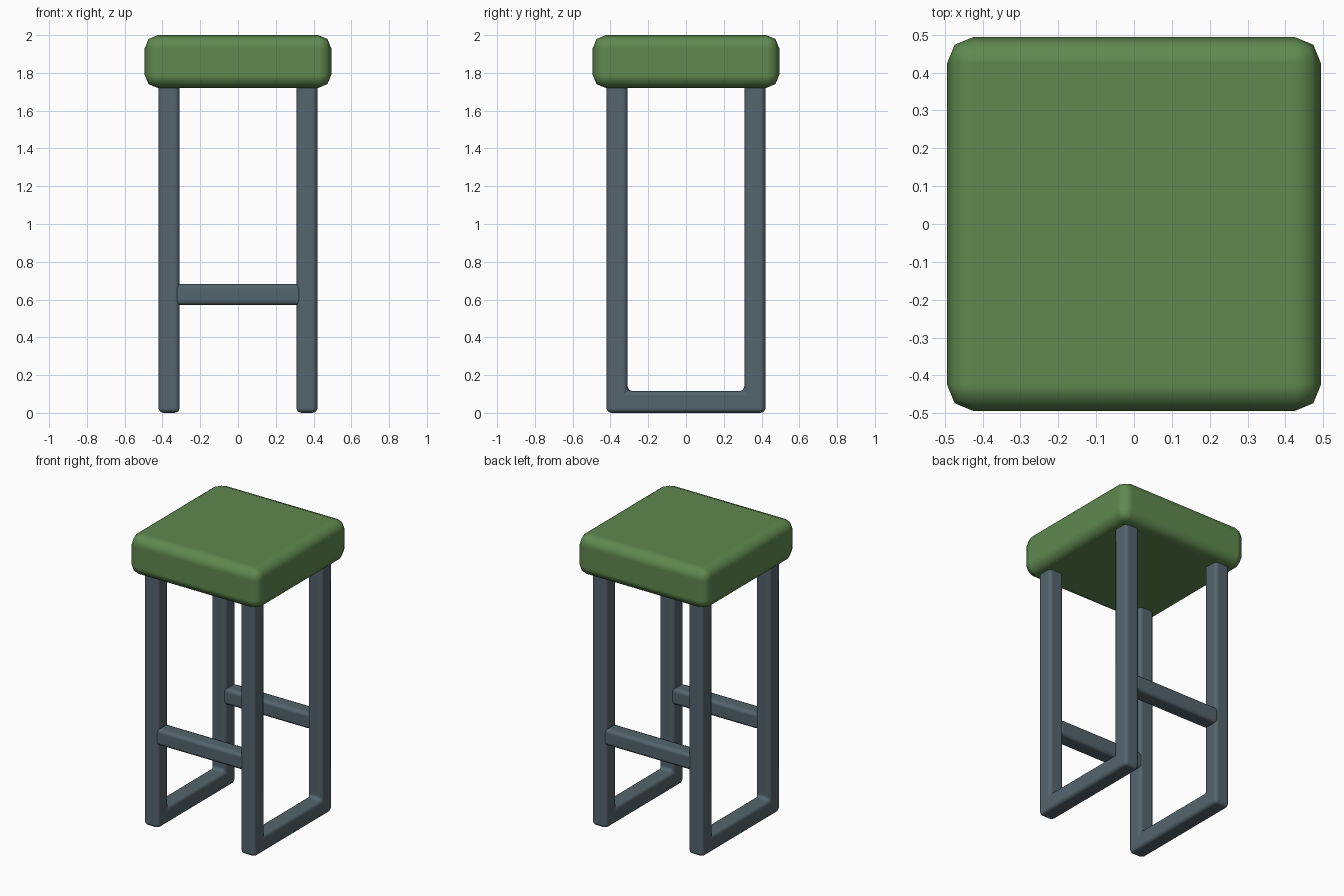
import bpy, bmesh, math

if "Cube" in bpy.data.objects:
    bpy.data.objects.remove(bpy.data.objects["Cube"])


def material(name, rgb):
    m = bpy.data.materials.new(name)
    m.diffuse_color = (*rgb, 1)
    m.use_nodes = True
    m.node_tree.nodes["Principled BSDF"].inputs["Base Color"].default_value = m.diffuse_color
    return m


green = material("green cushion", (0.115, 0.25, 0.078))
steel = material("grey steel", (0.088, 0.130, 0.155))


def prism(name, profile, x0, x1, mat, bevel):
    """Extrude a (y, z) outline from x0 to x1 and round its edges."""
    bm = bmesh.new()
    face = bm.faces.new([bm.verts.new((x0, y, z)) for y, z in profile])
    ext = bmesh.ops.extrude_face_region(bm, geom=[face])
    verts = [v for v in ext["geom"] if isinstance(v, bmesh.types.BMVert)]
    bmesh.ops.translate(bm, verts=verts, vec=(x1 - x0, 0, 0))
    bmesh.ops.recalc_face_normals(bm, faces=bm.faces)
    mesh = bpy.data.meshes.new(name)
    bm.to_mesh(mesh)
    bm.free()
    mesh.materials.append(mat)
    ob = bpy.data.objects.new(name, mesh)
    bpy.context.collection.objects.link(ob)
    mod = ob.modifiers.new("rounding", "BEVEL")
    mod.width = bevel
    mod.segments = 2
    mod.limit_method = "ANGLE"
    mod.harden_normals = True
    mesh.shade_smooth()
    return ob


def rect(y0, y1, z0, z1):
    return [(y0, z0), (y1, z0), (y1, z1), (y0, z1)]


OUT, INN = 0.421, 0.309   # outer and inner leg faces
TOP = 1.76                # legs run a little into the cushion

# Cushion
prism("seat", rect(-0.494, 0.494, 1.72, 2.0), -0.494, 0.494, green, 0.07)

# Two U-shaped leg frames, left and right
u_shape = [(-OUT, 0), (OUT, 0), (OUT, TOP), (INN, TOP),
           (INN, 0.115), (-INN, 0.115), (-INN, TOP), (-OUT, TOP)]
prism("left_leg_frame", u_shape, -OUT, -INN, steel, 0.025)
prism("right_leg_frame", u_shape, INN, OUT, steel, 0.025)

# Foot rails between the frames, front and back
for name, y0, y1 in (("front_foot_rail", -OUT, -INN), ("back_foot_rail", INN, OUT)):
    prism(name, rect(y0, y1, 0.57, 0.682), -0.335, 0.335, steel, 0.025)
